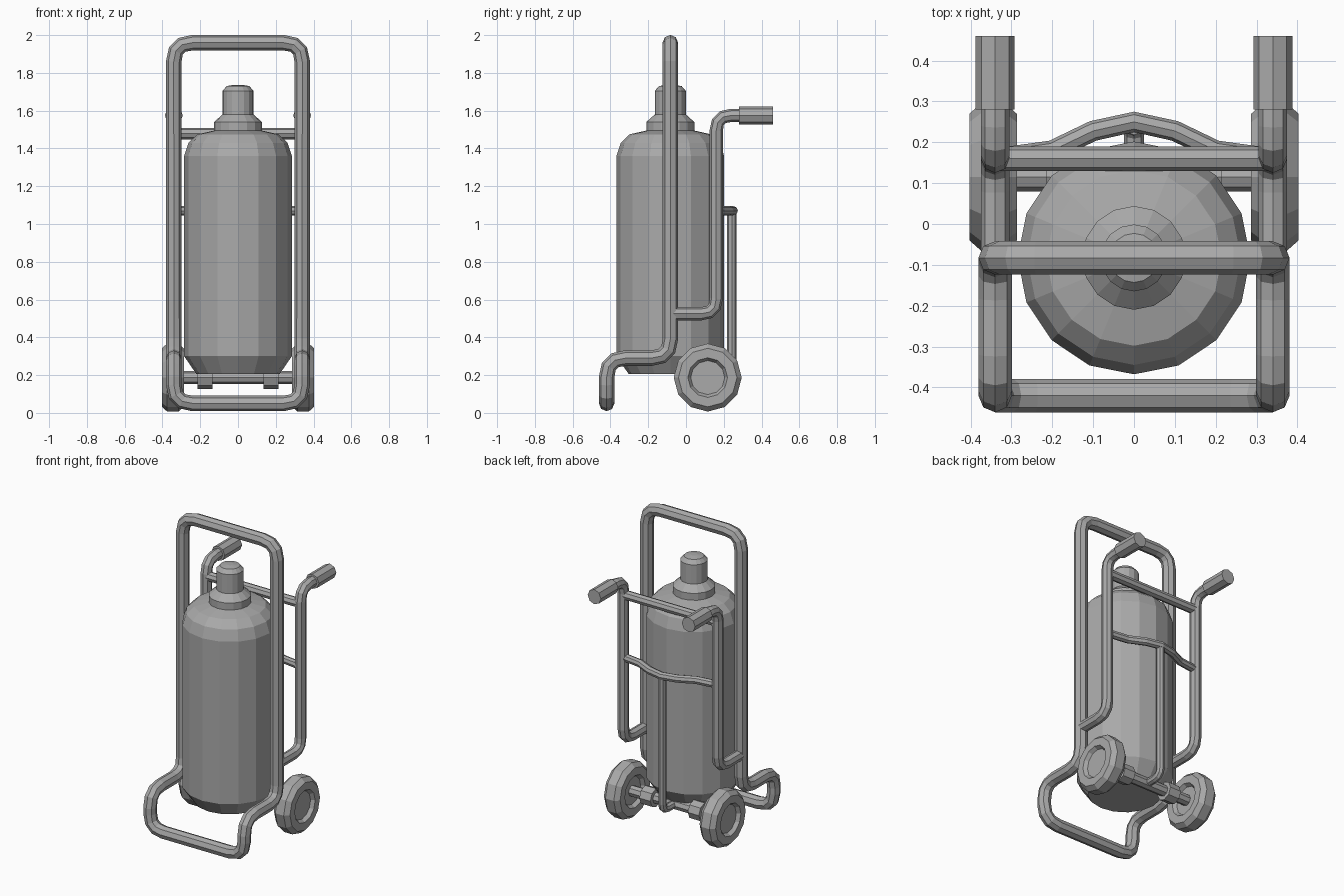
import bpy, bmesh, math
from mathutils import Vector, Matrix

cube = bpy.data.objects.get("Cube")
if cube:
    bpy.data.objects.remove(cube, do_unlink=True)

# One grey metal for everything
GREY = (0.4, 0.4, 0.4, 1.0)
metal = bpy.data.materials.new("grey_metal")
metal.use_nodes = True
metal.diffuse_color = GREY
metal.node_tree.nodes["Principled BSDF"].inputs["Base Color"].default_value = GREY


def add(name, mesh):
    mesh.materials.clear()
    mesh.materials.append(metal)
    obj = bpy.data.objects.new(name, mesh)
    bpy.context.collection.objects.link(obj)
    return obj


def rounded(points, radius, closed, steps=3):
    """Replace each corner of a path by a short arc."""
    pts = [Vector(p) for p in points]
    out = []
    for i, p in enumerate(pts):
        if not closed and i in (0, len(pts) - 1):
            out.append(p)
            continue
        a = p + (pts[i - 1] - p).normalized() * radius
        b = p + (pts[(i + 1) % len(pts)] - p).normalized() * radius
        for k in range(steps + 1):
            t = k / steps
            out.append(a * (1 - t) ** 2 + p * 2 * t * (1 - t) + b * t * t)
    return out


def tube(name, points, thickness, bend=0.0, closed=False):
    """Eight-sided flat-shaded pipe along a path."""
    path = rounded(points, bend, closed) if bend else [Vector(p) for p in points]
    curve = bpy.data.curves.new(name, "CURVE")
    curve.dimensions = "3D"
    curve.bevel_depth = thickness
    curve.bevel_resolution = 2
    curve.use_fill_caps = True
    spline = curve.splines.new("POLY")
    spline.points.add(len(path) - 1)
    for sp, p in zip(spline.points, path):
        sp.co = (*p, 1)
    spline.use_cyclic_u = closed
    spline.use_smooth = False
    helper = bpy.data.objects.new(name + "_path", curve)
    bpy.context.collection.objects.link(helper)
    bpy.context.view_layer.update()
    mesh = bpy.data.meshes.new_from_object(
        helper.evaluated_get(bpy.context.evaluated_depsgraph_get()))
    bpy.data.objects.remove(helper, do_unlink=True)
    return add(name, mesh)


def lathe(name, profile, sides, centre, axis="Z"):
    """Revolve (radius, height) pairs; the ends are capped."""
    bm = bmesh.new()
    rings = []
    for r, h in profile:
        rings.append([bm.verts.new((r * math.cos(math.tau * i / sides),
                                    r * math.sin(math.tau * i / sides), h))
                      for i in range(sides)])
    for lo, hi in zip(rings, rings[1:]):
        for i in range(sides):
            j = (i + 1) % sides
            bm.faces.new((lo[i], lo[j], hi[j], hi[i]))
    bm.faces.new(rings[0][::-1])
    bm.faces.new(rings[-1])
    bmesh.ops.recalc_face_normals(bm, faces=bm.faces)
    turn = {"Z": Matrix(), "X": Matrix.Rotation(math.pi / 2, 4, "Y"),
            "Y": Matrix.Rotation(-math.pi / 2, 4, "X")}[axis]
    bm.transform(Matrix.Translation(centre) @ turn)
    mesh = bpy.data.meshes.new(name)
    bm.to_mesh(mesh)
    bm.free()
    return add(name, mesh)


SIDE = 0.34      # half width of the frame
FRONT = -0.083   # depth of the uprights
BACK = 0.16      # depth of the rear handles
AXLE = (0, 0.115, 0.187)

# Gas cylinder with shoulder, collar and valve cap
lathe("gas_cylinder", [(0.22, 0.205), (0.285, 0.30), (0.285, 1.36), (0.262, 1.43),
                       (0.215, 1.475), (0.125, 1.495)], 16, (0, FRONT, 0))
lathe("valve", [(0.127, 1.48), (0.127, 1.54), (0.082, 1.58), (0.082, 1.705),
                (0.06, 1.73), (0.02, 1.737)], 16, (0, FRONT, 0))

# Main loop: hoop above, foot bar in front
tube("main_frame", [(-SIDE, FRONT, 1.96), (SIDE, FRONT, 1.96), (SIDE, FRONT, 0.29),
                    (SIDE, -0.42, 0.29), (SIDE, -0.42, 0.05), (-SIDE, -0.42, 0.05),
                    (-SIDE, -0.42, 0.29), (-SIDE, FRONT, 0.29)], 0.041, 0.1, True)

# Rear handles, grips and wheels on both sides
for side, s in (("left", 1), ("right", -1)):
    x = s * SIDE
    tube(side + "_handle", [(x, FRONT, 0.525), (x, BACK, 0.525), (x, BACK, 1.575),
                            (x, 0.30, 1.575)], 0.035, 0.08)
    lathe(side + "_grip", [(0.048, 0.28), (0.048, 0.46)], 8, (x, 0, 1.575), "Y")
    lathe(side + "_wheel", [(0.09, -0.035), (0.105, -0.058), (0.155, -0.058), (0.18, -0.03),
                            (0.18, 0.03), (0.155, 0.058), (0.105, 0.058), (0.09, 0.035)],
          12, (s * 0.345, *AXLE[1:]), "X")
    lathe(side + "_axle_collar", [(0.06, -0.04), (0.06, 0.04)], 8,
          (s * 0.175, *AXLE[1:]), "X")

# Axle, cross bars and rear strut
lathe("axle", [(0.035, -0.32), (0.035, 0.32)], 8, AXLE, "X")
tube("upper_crossbar", [(-SIDE, BACK, 1.478), (SIDE, BACK, 1.478)], 0.03)
half = [(0.1, 0.228), (0.2, 0.18), (SIDE, BACK)]
tube("curved_crossbar", [(-x, y, 1.07) for x, y in half[::-1]] + [(0, 0.25, 1.07)]
     + [(x, y, 1.07) for x, y in half], 0.025)
tube("rear_strut", [(0, 0.243, 1.07), (0, 0.243, 0.187), AXLE], 0.025, 0.05)
